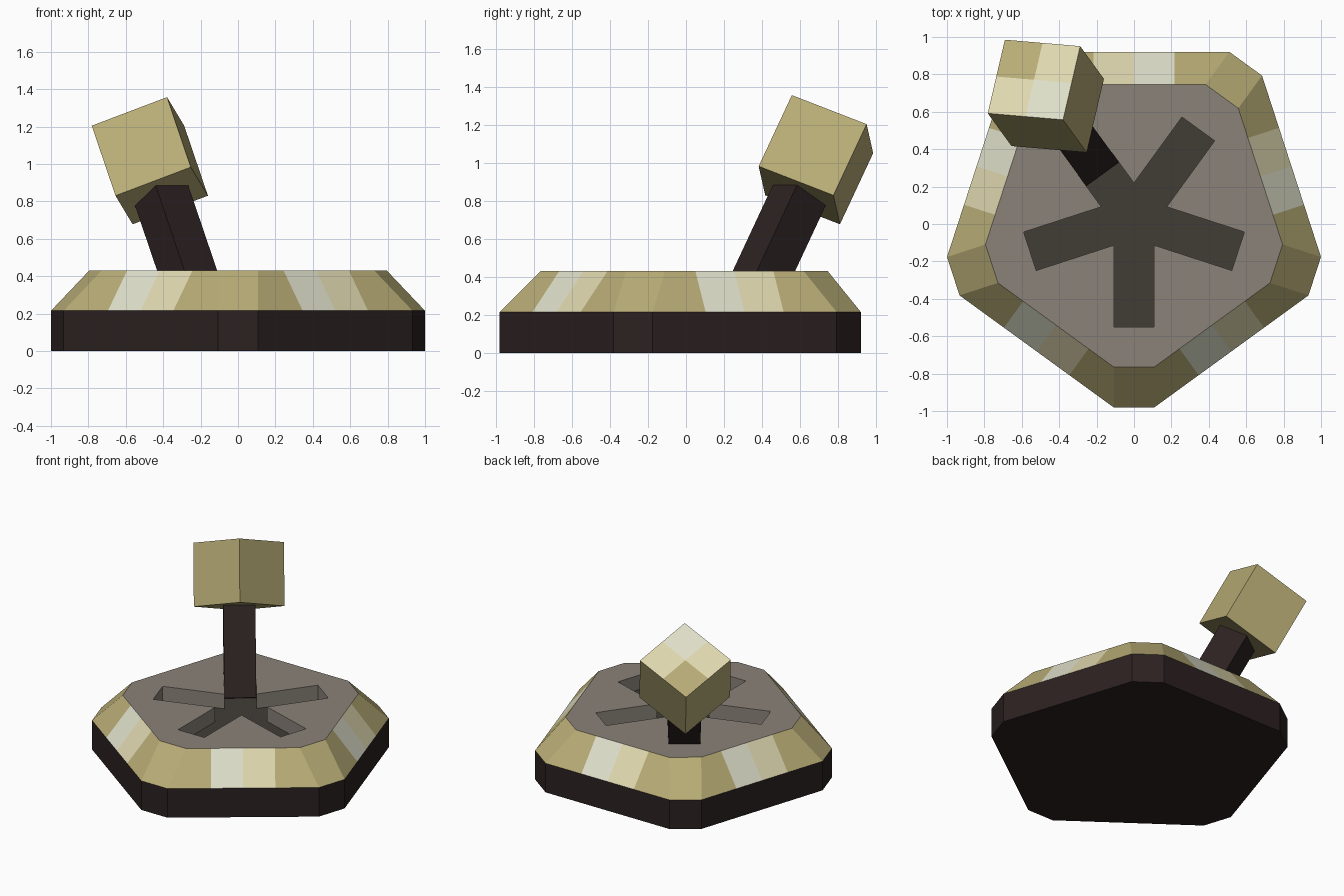
import bpy, bmesh, math
from mathutils import Vector

if "Cube" in bpy.data.objects:
    bpy.data.objects.remove(bpy.data.objects["Cube"])

W = 0.108            # half width of slots, corners and stick
CY = 0.035           # centre of the five-sided base
Z1, Z2, ZF = 0.216, 0.432, 0.324
R_OUT, R_IN, R_SLOT = 1.016, 0.80, 0.585


def mat(name, r, g, b):
    lin = lambda c: ((c / 255 + 0.055) / 1.055) ** 2.4
    m = bpy.data.materials.new(name)
    m.diffuse_color = (lin(r), lin(g), lin(b), 1)
    m.use_nodes = True
    m.node_tree.nodes["Principled BSDF"].inputs["Base Color"].default_value = m.diffuse_color
    return m


DARK = mat("dark brown", 44, 33, 33)
GOLD = mat("dull gold", 184, 172, 118)
CREAM = mat("cream", 224, 216, 176)
PALE = mat("pale green white", 223, 224, 202)
GREY = mat("warm grey", 138, 130, 121)
FLOOR = mat("deep grey", 65, 60, 53)


def build(name, faces, mats):
    """faces: list of (points, material index)"""
    bm = bmesh.new()
    for pts, mi in faces:
        bm.faces.new([bm.verts.new(p) for p in pts]).material_index = mi
    bmesh.ops.remove_doubles(bm, verts=bm.verts, dist=1e-4)
    me = bpy.data.meshes.new(name)
    bm.to_mesh(me)
    bm.free()
    for m in mats:
        me.materials.append(m)
    ob = bpy.data.objects.new(name, me)
    bpy.context.collection.objects.link(ob)
    return ob


def pt(k, r, side, z):
    """Point at distance r along spoke k, shifted sideways (counterclockwise positive)."""
    a = math.radians(-90 + 72 * k)
    c, s = math.cos(a), math.sin(a)
    return Vector((r * c - side * s, CY + r * s + side * c, z))


def notch(k, z):
    a = math.radians(-54 + 72 * k)
    r = W / math.sin(math.radians(36))
    return Vector((r * math.cos(a), CY + r * math.sin(a), z))


def side_points(k, r, z):
    """Long side after corner k: both ends plus the stripe edges about its middle."""
    a, b = pt(k, r, W, z), pt(k + 1, r, -W, z)
    mid, d = (a + b) / 2, (b - a).normalized()
    return [a, mid - d * 2 * W, mid, mid + d * 2 * W, b]


# Dark foot of the base
foot, bottom = [], []
for k in range(5):
    ring = [pt(k, R_OUT, -W, 0), pt(k, R_OUT, W, 0), pt(k + 1, R_OUT, -W, 0)]
    bottom += ring[:2]
    for a, b in zip(ring, ring[1:]):
        up = Vector((0, 0, Z1))
        foot.append(([a, b, b + up, a + up], 0))
foot.append((bottom[::-1], 0))
build("base_foot", foot, [DARK])

# Sloped rim with two light stripes on every long side
rim = []
for k in range(5):
    rim.append(([pt(k, R_OUT, -W, Z1), pt(k, R_OUT, W, Z1),
                 pt(k, R_IN, W, Z2), pt(k, R_IN, -W, Z2)], 0))
    lo, hi = side_points(k, R_OUT, Z1), side_points(k, R_IN, Z2)
    for i, mi in enumerate((0, 2, 1, 0)):
        rim.append(([lo[i], lo[i + 1], hi[i + 1], hi[i]], mi))
build("base_rim", rim, [GOLD, CREAM, PALE])

# Top plate with star-shaped slots, their walls and the floor
plate, star = [], []
for k in range(5):
    plate.append(([pt(k, R_SLOT, -W, Z2), pt(k, R_IN, -W, Z2),
                   pt(k, R_IN, W, Z2), pt(k, R_SLOT, W, Z2)], 0))
    n, m = notch(k, Z2), (pt(k, R_IN, W, Z2) + pt(k + 1, R_IN, -W, Z2)) / 2
    plate.append(([pt(k, R_SLOT, W, Z2), pt(k, R_IN, W, Z2), m, n], 0))
    plate.append(([n, m, pt(k + 1, R_IN, -W, Z2), pt(k + 1, R_SLOT, -W, Z2)], 0))
    star += [pt(k, R_SLOT, -W, Z2), pt(k, R_SLOT, W, Z2), n]
    plate.append(([notch(k - 1, ZF), pt(k, R_SLOT, -W, ZF), pt(k, R_SLOT, W, ZF), notch(k, ZF)], 1))
drop = Vector((0, 0, ZF - Z2))
for a, b in zip(star, star[1:] + star[:1]):
    plate.append(([a, b, b + drop, a + drop], 0))
plate.append(([notch(k, ZF) for k in range(5)], 1))
build("slotted_plate", plate, [GREY, FLOOR])

# Tilted lever frame: a along the stick, u in the tilt direction, v sideways
T30 = math.radians(30)
out = pt(3, 1, 0, 0) - Vector((0, CY, 0))
up = Vector((0, 0, 1))
a = out * math.sin(T30) + up * math.cos(T30)
u = out * math.cos(T30) - up * math.sin(T30)
v = a.cross(u)
top = pt(3, 0.91, 0, 1.205)


def prism(ring, height):
    """Side and bottom faces hanging below a top ring."""
    low = [p - a * height for p in ring]
    n = len(ring)
    return [([low[i], low[(i + 1) % n], ring[(i + 1) % n], ring[i]], 0)
            for i in range(n)] + [(low[::-1], 0)]


# Stick
s0 = top - a * 0.40
ring = [s0 + (u * i + v * j) * W for i, j in ((1, -1), (1, 1), (-1, 1), (-1, -1))]
build("lever_stick", prism(ring, 0.66) + [(ring, 0)], [DARK])

# Cube knob with its corners on u and v, its top divided in four coloured squares
d = 2 * W * math.sqrt(2)
corners = [top + u * d, top + v * d, top - u * d, top - v * d]
knob = prism(corners, 4 * W)
for i, mi in enumerate((0, 1, 2, 1)):
    c, nx, pv = corners[i], corners[(i + 1) % 4], corners[i - 1]
    knob.append(([c, (c + nx) / 2, top, (c + pv) / 2], mi))
build("lever_knob", knob, [GOLD, CREAM, PALE])
